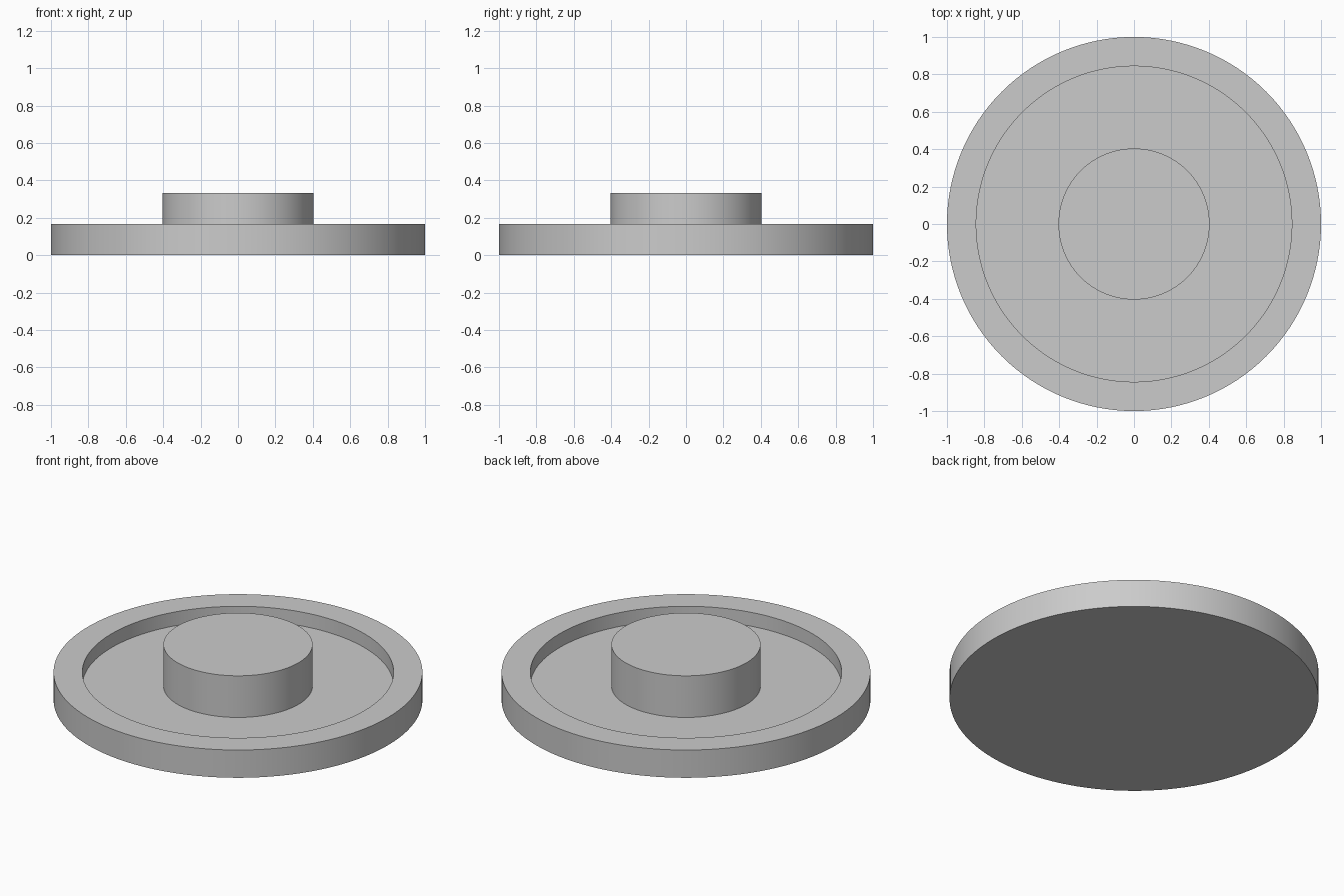
import bpy
import bmesh
from math import radians

SEGMENTS = 128
FLOOR_Z, RIM_Z, HUB_Z = 0.083, 0.166, 0.332
OUTER_R, INNER_R, HUB_R = 1.0, 0.844, 0.404

cube = bpy.data.objects.get("Cube")
if cube:
    bpy.data.objects.remove(cube, do_unlink=True)

grey = bpy.data.materials.new("plain grey")
grey.use_nodes = True
grey.diffuse_color = (0.6, 0.6, 0.6, 1)
grey.node_tree.nodes["Principled BSDF"].inputs["Base Color"].default_value = grey.diffuse_color


def lathe(name, profile):
    """Turn a (radius, height) profile around z, capping its open ends with flat discs."""
    bm = bmesh.new()
    verts = [bm.verts.new((r, 0, z)) for r, z in profile]
    edges = [bm.edges.new(pair) for pair in zip(verts, verts[1:])]
    bmesh.ops.spin(bm, geom=verts + edges, axis=(0, 0, 1), cent=(0, 0, 0),
                   angle=radians(360), steps=SEGMENTS, use_merge=True)
    bmesh.ops.remove_doubles(bm, verts=bm.verts, dist=0.0001)
    bmesh.ops.holes_fill(bm, edges=[e for e in bm.edges if e.is_boundary], sides=0)
    bmesh.ops.recalc_face_normals(bm, faces=bm.faces)
    mesh = bpy.data.meshes.new(name)
    bm.to_mesh(mesh)
    bm.free()
    mesh.materials.append(grey)
    obj = bpy.data.objects.new(name, mesh)
    bpy.context.collection.objects.link(obj)
    bpy.ops.object.select_all(action="DESELECT")
    obj.select_set(True)
    bpy.context.view_layer.objects.active = obj
    bpy.ops.object.shade_smooth_by_angle(angle=radians(30))
    return obj


# Round dish: outer wall, flat rim, inner wall, with disc caps as base and floor
lathe("dish", [(OUTER_R, 0), (OUTER_R, RIM_Z), (INNER_R, RIM_Z), (INNER_R, FLOOR_Z)])

# Central hub rising from the dish floor, seated slightly into it
lathe("hub", [(HUB_R, FLOOR_Z - 0.01), (HUB_R, HUB_Z)])
